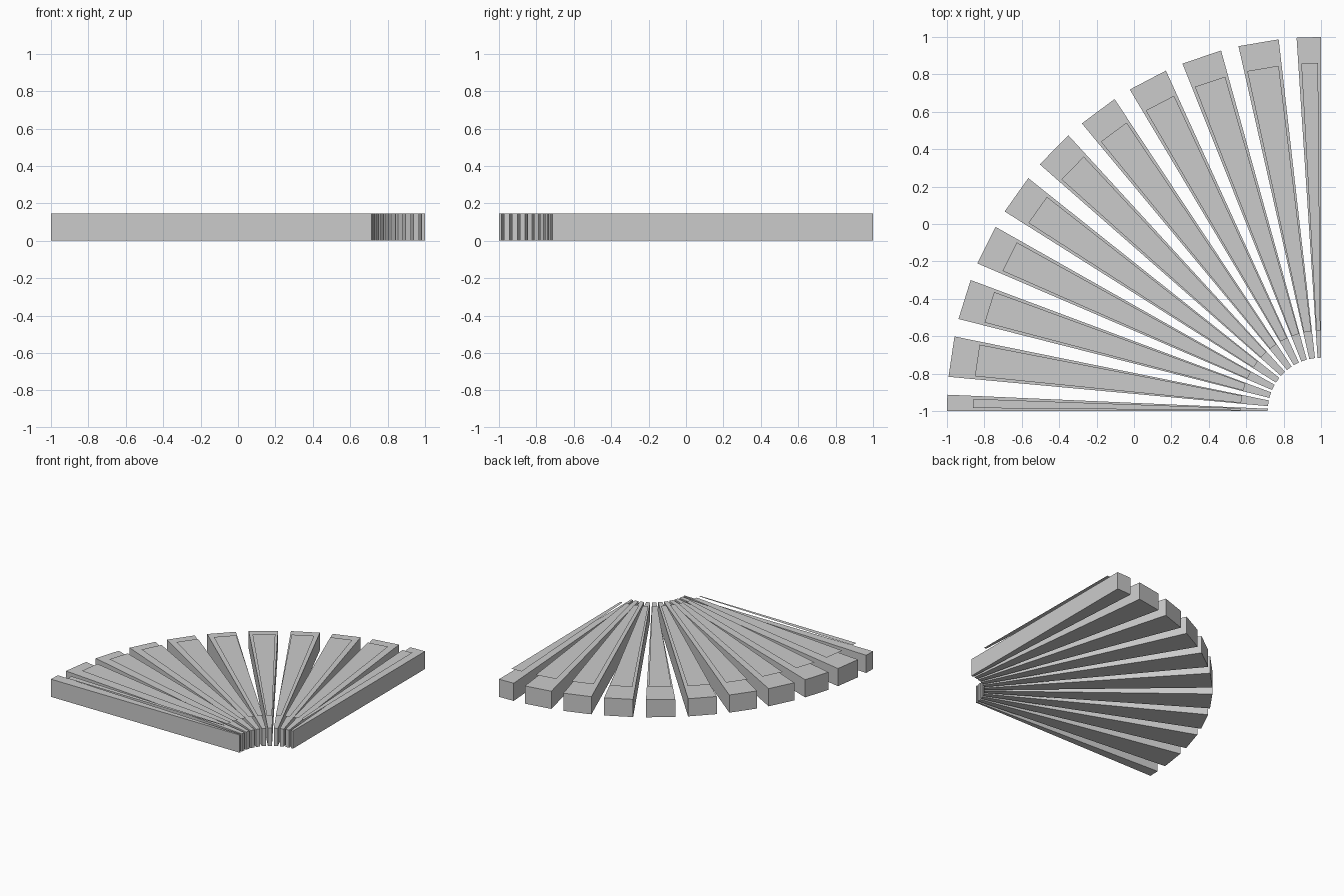
import bpy
import bmesh
from math import radians, sin, cos

cube = bpy.data.objects.get("Cube")
if cube:
    bpy.data.objects.remove(cube, do_unlink=True)

# One plain grey for everything
grey = bpy.data.materials.new("plain_grey")
grey.use_nodes = True
colour = (0.6, 0.6, 0.6, 1.0)
grey.diffuse_color = colour
grey.node_tree.nodes["Principled BSDF"].inputs["Base Color"].default_value = colour

PIVOT = (1.0, -1.0)      # corner where all the slats converge
HEIGHT = 0.145           # slat thickness
PANEL_Z = 0.182          # thin sheets hover just above the slats
STEP, WIDTH = 9.0, 6.25  # slat spacing and spread in degrees
INSET = 0.5              # panel margin in degrees


def fan_point(radius, angle, z):
    a = radians(angle)
    return (PIVOT[0] - radius * cos(a), PIVOT[1] + radius * sin(a), z)


def wedge(name, inner, outer, start, end, z, thickness=0.0):
    """Straight-ended wedge sector; a flat sheet when thickness is zero."""
    bm = bmesh.new()
    corners = [(inner, start), (inner, end), (outer, end), (outer, start)]
    face = bm.faces.new([bm.verts.new(fan_point(r, a, z)) for r, a in corners])
    face.normal_update()
    if face.normal.z < 0:
        face.normal_flip()
    if thickness:
        extruded = bmesh.ops.extrude_face_region(bm, geom=[face])["geom"]
        moved = [v for v in extruded if isinstance(v, bmesh.types.BMVert)]
        bmesh.ops.translate(bm, verts=moved, vec=(0, 0, thickness))
        bmesh.ops.recalc_face_normals(bm, faces=bm.faces)
    mesh = bpy.data.meshes.new(name)
    bm.to_mesh(mesh)
    bm.free()
    mesh.materials.append(grey)
    obj = bpy.data.objects.new(name, mesh)
    bpy.context.collection.objects.link(obj)
    return obj


# Quarter-circle fan: the first and last slats are cut off at the straight sides
for i in range(11):
    centre = i * STEP - 0.625
    start = max(centre - WIDTH / 2, 0.0)
    end = min(centre + WIDTH / 2, 90.0)
    wedge(f"slat_{i + 1}", 0.285, 2.0, start, end, 0.0, HEIGHT)
    wedge(f"slat_panel_{i + 1}", 0.43, 1.86, start + INSET, end - INSET, PANEL_Z)
